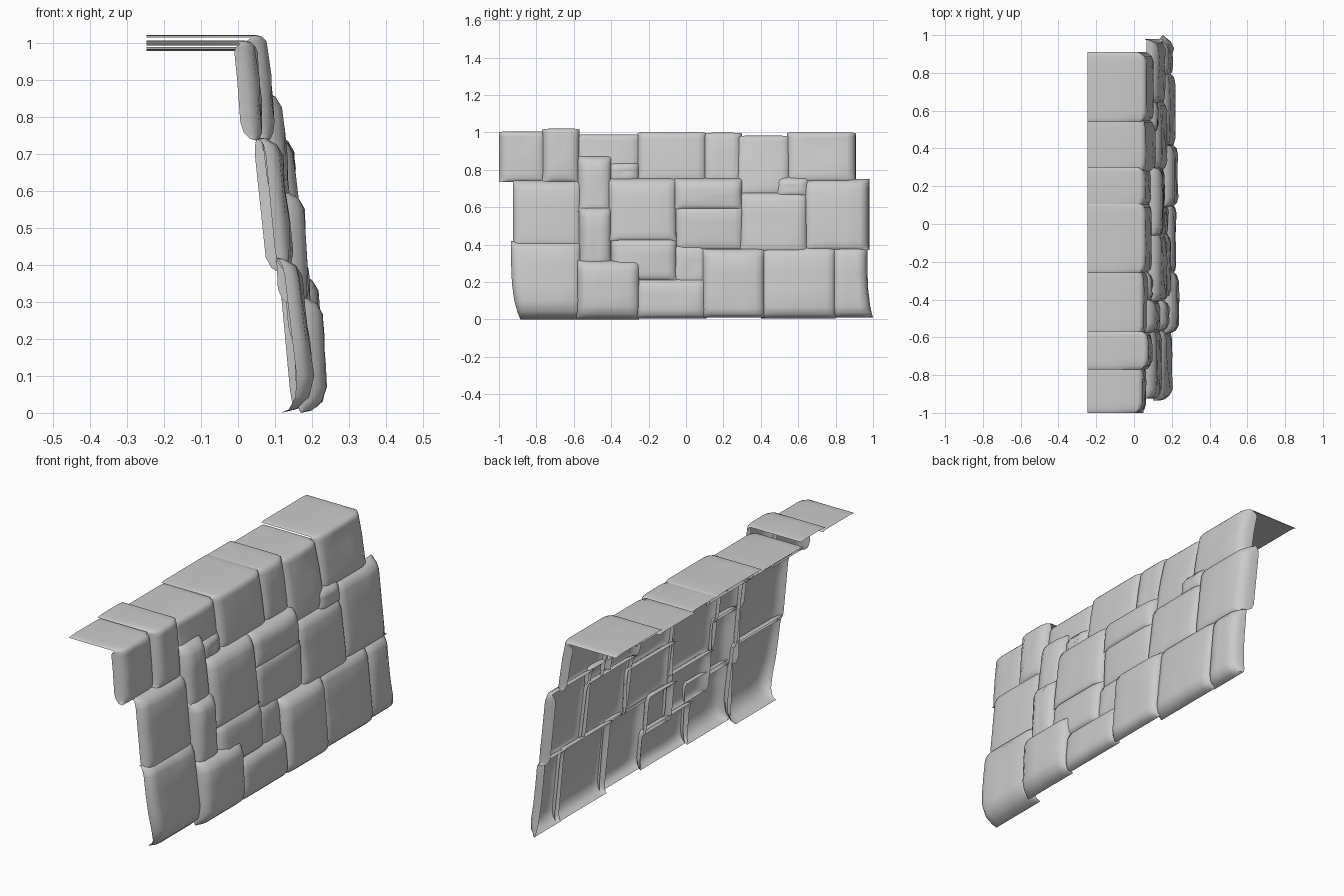
import bpy
import math
import random

random.seed(4)
if "Cube" in bpy.data.objects:
    bpy.data.objects.remove(bpy.data.objects["Cube"], do_unlink=True)

# One plain stone colour
grey = bpy.data.materials.new("stone_grey")
grey.use_nodes = True
grey.diffuse_color = (0.6, 0.6, 0.6, 1)
grey.node_tree.nodes["Principled BSDF"].inputs["Base Color"].default_value = (0.6, 0.6, 0.6, 1)

LEDGE_BACK = -0.247
TOP_DEPTH = 0.065
SIDE = 0.045
BEVEL = 0.05
ANGLES = [0, 25, 55, 90]


def rounded_span(a, b, low_radius=BEVEL):
    """Positions from a to b with a recess factor (1 at the rim, 0 on the face)."""
    limit = 0.3 * (b - a)
    low, high = min(low_radius, limit), min(BEVEL, limit)
    rim = [(1 - math.cos(math.radians(d)), 1 - math.sin(math.radians(d))) for d in ANGLES]
    flat = b - a - low - high
    return ([(a + low * p, f) for p, f in rim]
            + [(a + low + flat * t, 0) for t in (0.33, 0.67)]
            + [(b - high * p, f) for p, f in reversed(rim)])


def stone(name, y0, y1, z0, z1, x_low, x_high, ledge=False, under=0.02,
          left=SIDE, right=SIDE, foot_left=0.0, foot_right=0.0):
    """Open-backed pillow stone facing +x; a ledge stone also folds back over the top."""
    profile = []
    span = rounded_span(z0, z1, max(BEVEL, under))
    for z, f in (span[:6] if ledge else span):
        t = (z - z0) / (z1 - z0)
        recess = under if t < 0.5 else TOP_DEPTH
        profile.append((x_low + (x_high - x_low) * t - recess * f, z, 1 - f, 0))
    if ledge:
        r = 0.03
        for d in (0, 30, 60, 90):
            c, s = math.cos(math.radians(d)), math.sin(math.radians(d))
            profile.append((x_high - r + r * c, z1 - r + r * s, max(c, 0.3), 0.1 * s))
        profile += [(-0.1, z1, 0, 0.1), (LEDGE_BACK, z1, 0, 0.1)]

    verts, faces = [], []
    columns = rounded_span(y0, y1)
    for x, z, wx, wz in profile:
        low = ((z1 - z) / (z1 - z0)) ** 4
        for y, f in columns:
            u = (y - y0) / (y1 - y0)
            drop = f * (left if u < 0.5 else right)
            dent = random.uniform(-0.006, 0.004) if f == 0 and wx == 1 else 0
            shift = low * (foot_left * (1 - u) + foot_right * u)
            verts.append((x - drop * wx + dent, y + shift, z - drop * wz))
    n = len(columns)
    for i in range(len(profile) - 1):
        for j in range(n - 1):
            k = i * n + j
            faces.append((k, k + 1, k + n + 1, k + n))

    mesh = bpy.data.meshes.new(name)
    mesh.from_pydata(verts, [], faces)
    mesh.materials.append(grey)
    obj = bpy.data.objects.new(name, mesh)
    bpy.context.collection.objects.link(obj)
    bpy.ops.object.select_all(action="DESELECT")
    obj.select_set(True)
    bpy.context.view_layer.objects.active = obj
    bpy.ops.object.shade_smooth_by_angle(angle=math.radians(50))


# Top course, folding back into the ledge
stone("top_stone_end_front", -1.0, -0.745, 0.735, 1.005, 0.07, 0.05, True, left=0.06)
stone("top_stone_raised", -0.77, -0.57, 0.735, 1.02, 0.10, 0.08, True, left=0.065)
stone("top_stone_wide_front", -0.59, -0.24, 0.735, 0.988, 0.08, 0.055, True)
stone("top_stone_middle", -0.26, 0.11, 0.735, 1.0, 0.10, 0.065, True)
stone("top_stone_narrow", 0.09, 0.30, 0.73, 0.998, 0.095, 0.06, True)
stone("top_stone_low", 0.27, 0.56, 0.665, 0.982, 0.12, 0.065, True)
stone("top_stone_end_back", 0.54, 0.91, 0.735, 1.0, 0.11, 0.07, True, right=0.075)

# Middle course
stone("middle_stone_end_front", -0.925, -0.555, 0.385, 0.745, 0.15, 0.115)
stone("upright_stone_upper", -0.58, -0.40, 0.575, 0.875, 0.145, 0.11, left=0.06)
stone("upright_stone_lower", -0.575, -0.40, 0.285, 0.60, 0.19, 0.175, left=0.08)
stone("small_stone_upper", -0.42, -0.25, 0.735, 0.845, 0.10, 0.09)
stone("middle_stone_square", -0.415, -0.05, 0.42, 0.755, 0.18, 0.14)
stone("middle_stone_cap", -0.065, 0.30, 0.59, 0.755, 0.16, 0.145)
stone("middle_stone_under_cap", -0.06, 0.31, 0.37, 0.62, 0.165, 0.155)
stone("middle_stone_round", 0.285, 0.65, 0.36, 0.685, 0.18, 0.14)
stone("small_stone_back", 0.48, 0.66, 0.66, 0.765, 0.135, 0.12)
stone("middle_stone_end_back", 0.63, 0.98, 0.37, 0.75, 0.17, 0.13, right=0.09)

# Bottom course, undercut along the ground
stone("bottom_stone_end_front", -0.935, -0.56, 0.0, 0.42, 0.215, 0.165, under=0.1, foot_left=0.05)
stone("bottom_stone_front", -0.585, -0.25, 0.0, 0.315, 0.24, 0.225, under=0.07, left=0.08)
stone("bottom_stone_raised", -0.40, -0.05, 0.21, 0.44, 0.20, 0.185)
stone("bottom_stone_flat", -0.27, 0.11, 0.005, 0.22, 0.23, 0.21, under=0.05)
stone("bottom_stone_gap", -0.08, 0.12, 0.185, 0.41, 0.185, 0.165)
stone("bottom_stone_middle", 0.09, 0.42, 0.01, 0.38, 0.24, 0.21, under=0.05)
stone("bottom_stone_wide", 0.40, 0.80, 0.005, 0.39, 0.225, 0.185, under=0.06)
stone("bottom_stone_end_back", 0.78, 0.97, 0.01, 0.39, 0.215, 0.18, under=0.06,
      right=0.07, foot_right=0.03)
